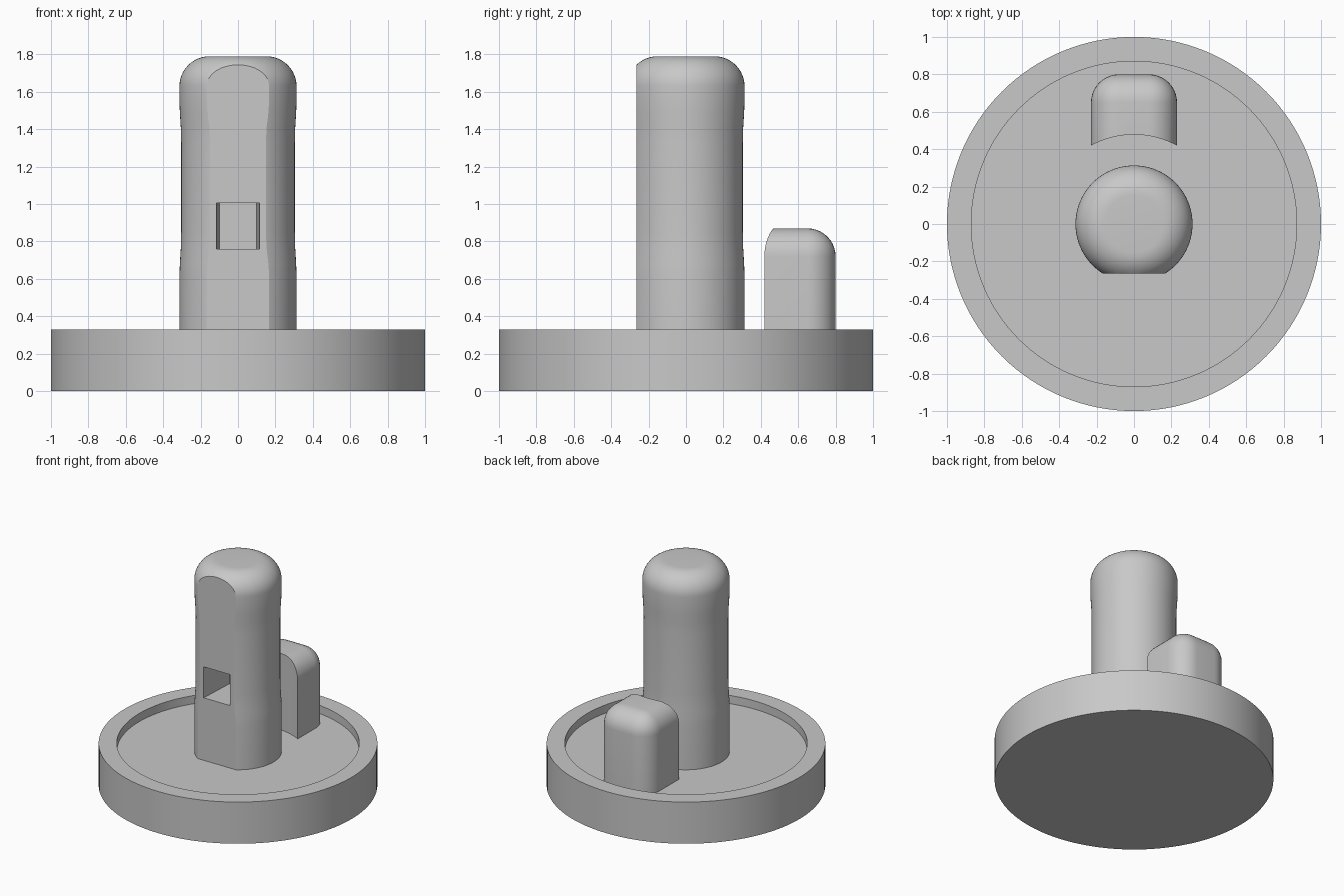
import bpy, bmesh, math

if "Cube" in bpy.data.objects:
    bpy.data.objects.remove(bpy.data.objects["Cube"])

grey = bpy.data.materials.new("mid_grey")
grey.diffuse_color = (0.58, 0.58, 0.58, 1)
grey.use_nodes = True
grey.node_tree.nodes["Principled BSDF"].inputs["Base Color"].default_value = grey.diffuse_color


def make(name, bm):
    bmesh.ops.recalc_face_normals(bm, faces=bm.faces)
    me = bpy.data.meshes.new(name)
    bm.to_mesh(me)
    bm.free()
    ob = bpy.data.objects.new(name, me)
    bpy.context.collection.objects.link(ob)
    me.materials.append(grey)
    return ob


def lathe(name, profile, n=96):
    """Spin an (r, z) profile that starts and ends on the axis."""
    bm = bmesh.new()
    vs = [bm.verts.new((r, 0, z)) for r, z in profile]
    es = [bm.edges.new(p) for p in zip(vs, vs[1:])]
    bmesh.ops.spin(bm, geom=vs + es, cent=(0, 0, 0), axis=(0, 0, 1),
                   angle=2 * math.pi, steps=n, use_merge=True)
    bmesh.ops.remove_doubles(bm, verts=bm.verts, dist=1e-5)
    return make(name, bm)


def box_mesh(x, y0, y1, z0, z1, back_x=None):
    """Box centred on x, optionally tapering to back_x at y1."""
    bm = bmesh.new()
    bmesh.ops.create_cube(bm, size=2)
    for v in bm.verts:
        back = v.co.y > 0
        v.co.x *= back_x if back and back_x else x
        v.co.y = y1 if back else y0
        v.co.z = z1 if v.co.z > 0 else z0
    return bm


def cut(ob, cutter):
    mod = ob.modifiers.new("cut", "BOOLEAN")
    mod.operation, mod.solver, mod.object = "DIFFERENCE", "EXACT", cutter
    bpy.context.view_layer.objects.active = ob
    bpy.ops.object.modifier_apply(modifier=mod.name)
    bpy.data.objects.remove(cutter)


def smooth(ob, angle=25):
    bpy.ops.object.select_all(action="DESELECT")
    ob.select_set(True)
    bpy.context.view_layer.objects.active = ob
    bpy.ops.object.shade_smooth_by_angle(angle=math.radians(angle))


FLOOR = 0.265

# Round base with a shallow recess
base = lathe("base", [(0, 0), (1, 0), (1, 0.33), (0.87, 0.33),
                      (0.87, FLOOR), (0, FLOOR)], 128)
smooth(base)

# Post with a slight waist and a rounded top
profile = [(0, FLOOR - 0.02), (0.313, FLOOR - 0.02), (0.313, 0.62), (0.311, 0.68),
           (0.306, 0.76), (0.304, 0.85), (0.304, 1.33), (0.306, 1.41),
           (0.311, 1.49), (0.313, 1.55)]
for i in range(13):
    a = math.radians(90 * i / 12)
    profile.append((0.153 + 0.16 * math.cos(a), 1.63 + 0.16 * math.sin(a)))
profile.append((0, 1.79))
post = lathe("post", profile)

# Flat front face and tapered square socket
cut(post, make("flat_cutter", box_mesh(0.6, -0.8, -0.265, 0, 2.2)))
cut(post, make("socket_cutter", box_mesh(0.117, -0.31, 0.035, 0.76, 1.005, 0.1)))
smooth(post)

# Rear lug: rounded on the top and back, hollowed in front around the post
bm = box_mesh(0.23, 0.2, 0.8, FLOOR - 0.02, 0.87)
rounded = []
for e in bm.edges:
    mid = (e.verts[0].co + e.verts[1].co) / 2
    on_top, on_back, on_side = mid.z > 0.8, mid.y > 0.75, abs(mid.x) > 0.2
    if (on_top and (on_back or on_side)) or (on_back and on_side and mid.z > 0.4):
        rounded.append(e)
bmesh.ops.bevel(bm, geom=rounded, offset=0.15, offset_type="OFFSET", segments=10,
                profile=0.5, affect="EDGES", clamp_overlap=True)
lug = make("rear_lug", bm)
cut(lug, lathe("lug_cutter", [(0, 0), (0.478, 0), (0.478, 1.2), (0, 1.2)], 128))
smooth(lug)
